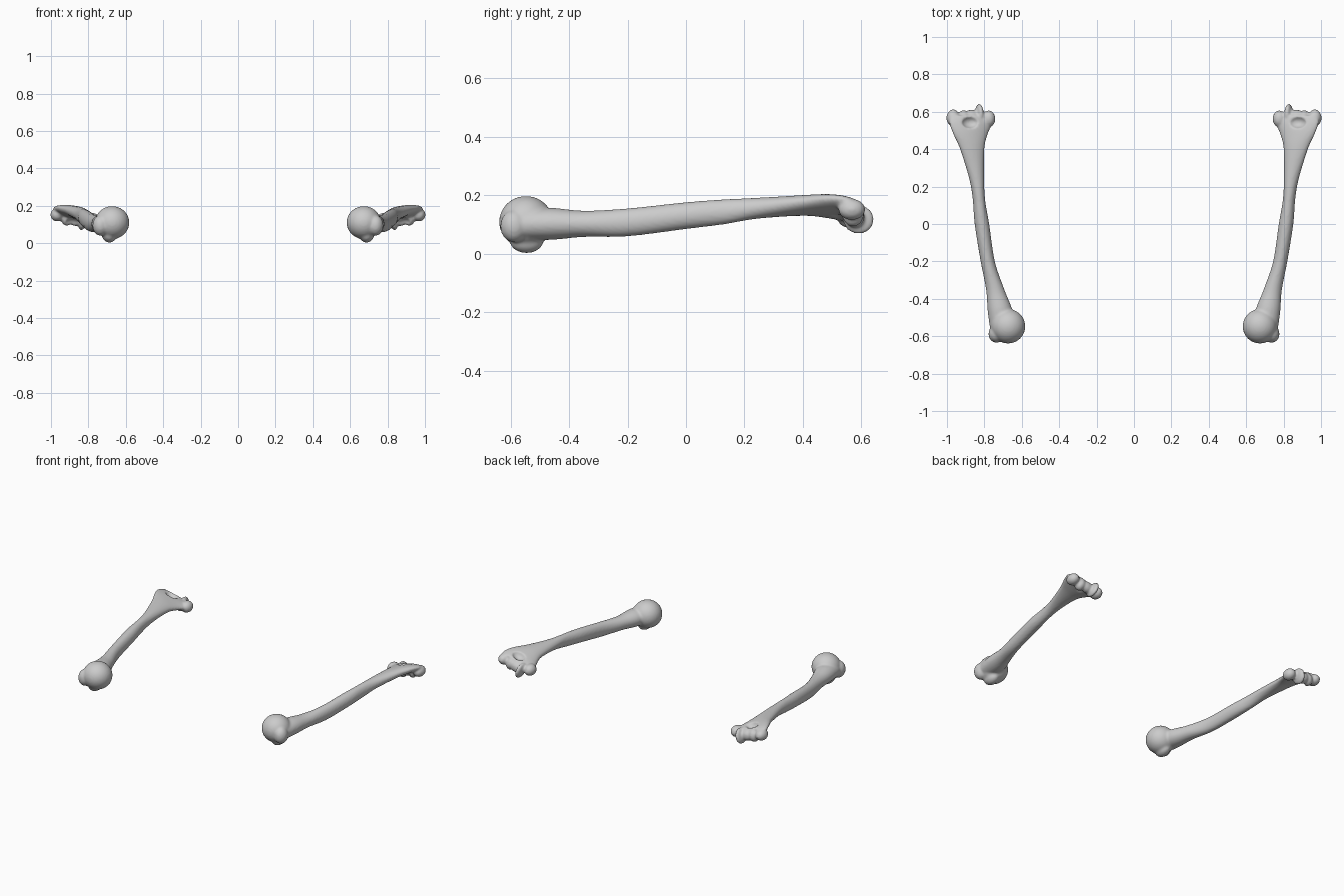
import bpy, bmesh, math
from mathutils import Vector, Matrix

if "Cube" in bpy.data.objects:
    bpy.data.objects.remove(bpy.data.objects["Cube"])

# Shaft stations: y, centre x, centre z, half width, half height, tilt in degrees
STATIONS = [
    (-.59, .715, .100, .050, .048, 0), (-.47, .716, .103, .066, .055, 0),
    (-.35, .742, .103, .049, .045, 0), (-.20, .782, .108, .038, .048, 0),
    (0, .813, .131, .039, .046, 0), (.13, .829, .144, .033, .043, 5),
    (.24, .841, .156, .040, .036, 10), (.40, .865, .166, .067, .032, 15),
    (.48, .874, .164, .096, .031, 17), (.54, .872, .156, .120, .029, 16),
    (.58, .872, .150, .112, .024, 15)]
SIDES, STEPS = 32, 6


def spline(a, b, c, d, t):
    """Catmull-Rom blend of four stations."""
    return [.5 * (2 * q + (r - p) * t + (2 * p - 5 * q + 4 * r - s) * t * t
                  + (3 * q - p - 3 * r + s) * t ** 3) for p, q, r, s in zip(a, b, c, d)]


def add_shaft(bm):
    last = len(STATIONS) - 1
    rows = []
    for i in range(last):
        p, q, r, s = (STATIONS[max(0, min(last, i + k))] for k in (-1, 0, 1, 2))
        rows += [spline(p, q, r, s, j / STEPS) for j in range(STEPS)]
    rows.append(STATIONS[-1])
    rings = []
    for y, cx, cz, w, h, tilt in rows:
        c, s = math.cos(math.radians(tilt)), math.sin(math.radians(tilt))
        ring = []
        for k in range(SIDES):
            a = 2 * math.pi * k / SIDES
            u, v = w * math.cos(a), h * math.sin(a)
            ring.append(bm.verts.new((cx + u * c - v * s, y, cz + u * s + v * c)))
        rings.append(ring)
    for r0, r1 in zip(rings, rings[1:]):
        for k in range(SIDES):
            n = (k + 1) % SIDES
            bm.faces.new((r0[k], r0[n], r1[n], r1[k]))
    bm.faces.new(rings[0])
    bm.faces.new(rings[-1])


def add_lump(bm, centre, size, tilt=0):
    m = (Matrix.Translation(Vector(centre)) @ Matrix.Rotation(math.radians(-tilt), 4, 'Y')
         @ Matrix.Diagonal((*size, 1)))
    bmesh.ops.create_uvsphere(bm, u_segments=32, v_segments=20, radius=1, matrix=m)


def make_object(name, bm):
    bmesh.ops.recalc_face_normals(bm, faces=bm.faces)
    mesh = bpy.data.meshes.new(name)
    bm.to_mesh(mesh)
    bm.free()
    ob = bpy.data.objects.new(name, mesh)
    bpy.context.collection.objects.link(ob)
    return ob


bm = bmesh.new()
add_shaft(bm)
# Upper end: ball head and two tubercles
add_lump(bm, (.673, -.547, .110), (.092, .092, .088))
add_lump(bm, (.735, -.588, .095), (.043, .047, .055))
add_lump(bm, (.688, -.545, .046), (.040, .058, .043))
# Lower end: side knobs, ridged spool and rounded condyle
add_lump(bm, (.777, .562, .125), (.036, .045, .037))
add_lump(bm, (.828, .590, .118), (.020, .053, .051), 15)
add_lump(bm, (.868, .577, .128), (.045, .034, .036), 15)
add_lump(bm, (.912, .570, .135), (.032, .038, .042), 15)
add_lump(bm, (.967, .567, .152), (.036, .046, .036), 15)
bone = make_object("arm_bones", bm)

# Hollows above the joint, on both faces
bm = bmesh.new()
add_lump(bm, (.872, .545, .202), (.050, .035, .042), 15)
add_lump(bm, (.885, .515, .098), (.050, .045, .037), 15)
hollows = make_object("hollow_cutter", bm)
hollows.hide_render = True
hollows.hide_set(True)


def remesh(size):
    mod = bone.modifiers.new("fuse", 'REMESH')
    mod.mode = 'VOXEL'
    mod.voxel_size = size
    mod.use_smooth_shade = True


remesh(.006)
cut = bone.modifiers.new("hollows", 'BOOLEAN')
cut.operation = 'DIFFERENCE'
cut.object = hollows
remesh(.006)
soft = bone.modifiers.new("soften", 'SMOOTH')
soft.factor = .5
soft.iterations = 5
# Second bone is the mirror image
mirror = bone.modifiers.new("pair", 'MIRROR')
mirror.use_axis[0] = True
